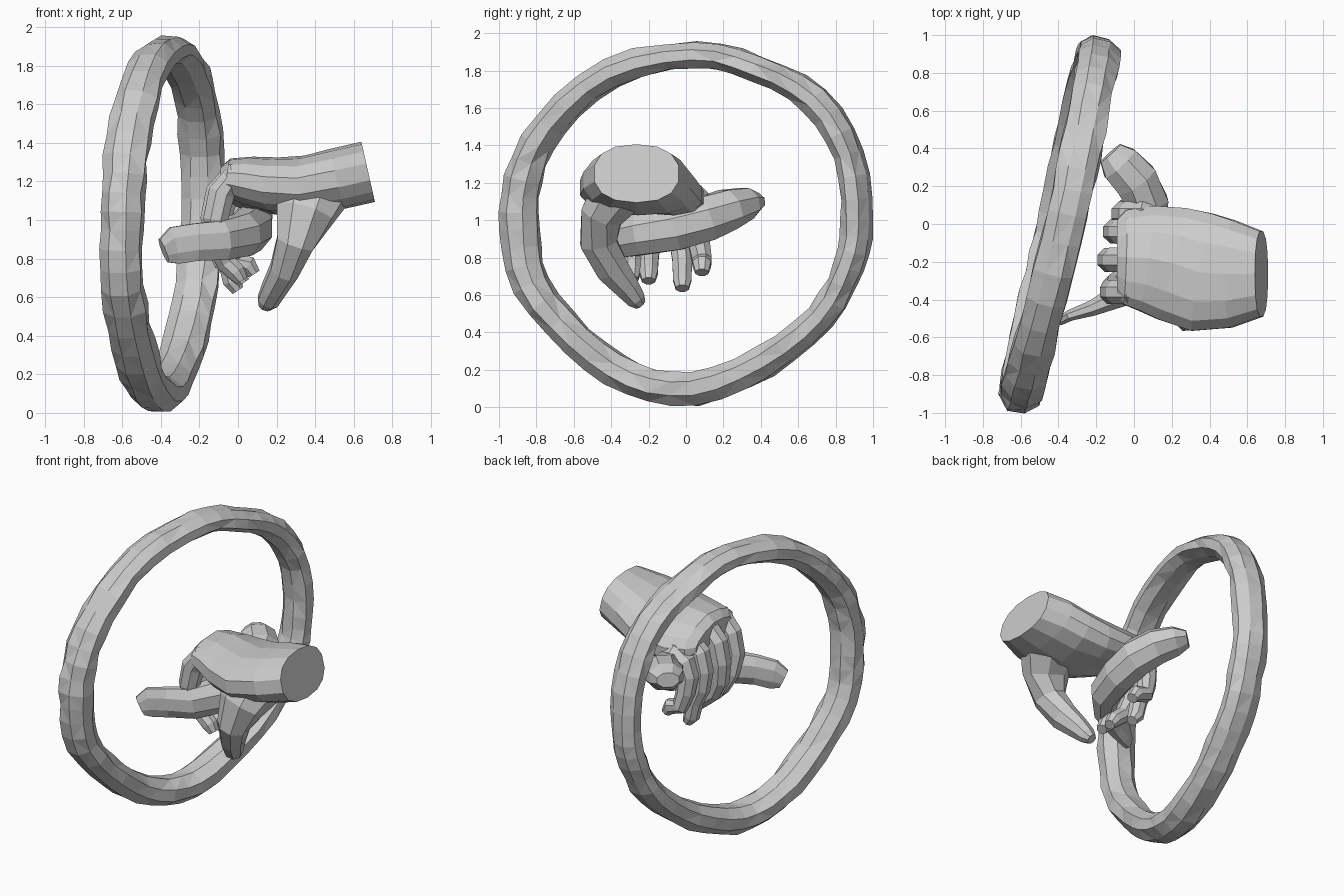
import bpy, bmesh, math, random
from mathutils import Vector

random.seed(4)


def catmull(p, n, closed):
    """Smooth a list of (x, y, z, a, b) stations, n steps per span."""
    p = [Vector(q) for q in p]
    m = len(p)
    get = (lambda i: p[i % m]) if closed else (lambda i: p[max(0, min(m - 1, i))])
    out = []
    for i in range(m if closed else m - 1):
        p0, p1, p2, p3 = (get(i + k) for k in (-1, 0, 1, 2))
        for s in range(n):
            t = s / n
            out.append(0.5 * (2 * p1 + (p2 - p0) * t + (2 * p0 - 5 * p1 + 4 * p2 - p3) * t * t
                              + (3 * p1 - p0 - 3 * p2 + p3) * t ** 3))
    if not closed:
        out.append(p[-1])
    return out


def loft(name, stations, ref, sides=8, steps=1, closed=False, jitter=0.0, power=1.0):
    """Elliptical tube: radius a lies along ref, radius b across it."""
    st = catmull(stations, steps, closed)
    m, ref = len(st), Vector(ref)
    bm = bmesh.new()
    rings = []
    for i, s in enumerate(st):
        nxt = st[(i + 1) % m] if closed else st[min(i + 1, m - 1)]
        prv = st[i - 1] if closed else st[max(i - 1, 0)]
        t = Vector(nxt[:3]) - Vector(prv[:3])
        t.normalize()
        u = (ref - t * ref.dot(t)).normalized()
        v = t.cross(u)
        ring = []
        for k in range(sides):
            ang = 2 * math.pi * (k + 0.5) / sides
            c, d = math.cos(ang), math.sin(ang)
            c = math.copysign(abs(c) ** power, c)
            d = math.copysign(abs(d) ** power, d)
            j = 1 + random.uniform(-jitter, jitter)
            ring.append(bm.verts.new(Vector(s[:3]) + (u * s[3] * c + v * s[4] * d) * j))
        rings.append(ring)
    for i in range(m if closed else m - 1):
        r, q = rings[i], rings[(i + 1) % m]
        for k in range(sides):
            bm.faces.new((r[k], r[(k + 1) % sides], q[(k + 1) % sides], q[k]))
    if not closed:
        bm.faces.new(rings[0])
        bm.faces.new(rings[-1])
    if jitter:
        bmesh.ops.triangulate(bm, faces=bm.faces)
    bmesh.ops.recalc_face_normals(bm, faces=bm.faces)
    me = bpy.data.meshes.new(name)
    bm.to_mesh(me)
    bm.free()
    ob = bpy.data.objects.new(name, me)
    bpy.context.collection.objects.link(ob)
    return ob


# Lumpy hoop, leaning so that x follows y and slightly z
hoop = [(0.915, 1.0, .085), (0.87, 1.35, .08), (0.69, 1.64, .085), (0.38, 1.81, .075),
        (0.05, 1.885, .075), (-0.40, 1.79, .085), (-0.73, 1.51, .09), (-0.87, 1.22, .105),
        (-0.89, 0.95, .11), (-0.83, 0.65, .10), (-0.58, 0.355, .095), (-0.28, 0.15, .095),
        (0.05, 0.10, .095), (0.42, 0.245, .09), (0.72, 0.48, .085), (0.87, 0.75, .08)]
loft("hoop", [(-0.385 + 0.215 * y - 0.03 * max(0, -y) + 0.025 * (z - 1), y, z, 0.117, r)
              for y, z, r in hoop],
     (0.978, -0.21, 0), sides=8, steps=3, closed=True, jitter=0.08)

# Palm and wrist, the far edge drooping toward the little finger
palm = loft("palm", [(0.675, -0.265, 1.25, .23, .16), (0.52, -0.265, 1.215, .29, .16),
                     (0.36, -0.255, 1.18, .322, .155), (0.20, -0.21, 1.18, .31, .145),
                     (0.06, -0.18, 1.20, .285, .13), (-0.05, -0.175, 1.215, .255, .105),
                     (-0.09, -0.175, 1.215, .20, .06)], (0, 1, 0), sides=14, power=0.85)
for v in palm.data.vertices:
    v.co.z -= 0.3 * max(0, v.co.y + 0.16) * max(0, min(1, (0.5 - v.co.x) / 0.4))

# Thumb reaching down on the front side
loft("thumb", [(0.39, -0.34, 1.18, .22, .16), (0.345, -0.45, 1.03, .16, .12),
               (0.295, -0.468, 0.88, .105, .105), (0.24, -0.395, 0.74, .08, .095),
               (0.185, -0.315, 0.64, .068, .072), (0.155, -0.27, 0.58, .06, .056),
               (0.14, -0.245, 0.55, .037, .034)], (1, 0, 0), sides=8)

# Four curled fingers: y at knuckle, y at tip, x offset, drop, tip point (x, z)
fingers = [("index_finger", -0.36, -0.29, 0.0, 0.0, 0.02, 0.67),
           ("middle_finger", -0.19, -0.20, -0.015, 0.0, 0.03, 0.66),
           ("ring_finger", -0.04, -0.02, 0.015, 0.04, 0.00, 0.62),
           ("little_finger", 0.055, 0.085, 0.06, 0.11, 0.085, 0.705)]
for name, y0, y1, dx, dz, tx, tz in fingers:
    ym = (y0 + y1) / 2
    loft(name, [(0.13, y0 - .02, 1.20 - dz, .055, .06), (-0.02 + dx, y0, 1.225 - dz, .07, .075),
                (-0.085 + dx, y0, 1.14 - dz * .6, .07, .075),
                (-0.115 + dx, y0, 1.01 - dz * .2, .068, .07),
                (-0.105 + dx, ym, 0.88, .062, .062), (-0.065 + dx * .8, y1, 0.785, .057, .055),
                (tx - 0.03, y1, tz + 0.06, .053, .052), (tx, y1, tz + 0.015, .038, .035)],
         (0, 1, 0), sides=8)

# Curved fruit with a thin stem, held in the fist
loft("held_fruit", [(-0.385, -0.51, 0.84, .07, .025), (-0.33, -0.48, 0.868, .105, .032),
                    (-0.22, -0.445, 0.885, .105, .045), (-0.08, -0.38, 0.895, .11, .07),
                    (0.03, -0.24, 0.925, .12, .10), (0.075, -0.05, 0.96, .13, .11),
                    (0.07, 0.11, 1.01, .13, .12), (0.01, 0.23, 1.06, .115, .125),
                    (-0.075, 0.32, 1.09, .09, .115), (-0.125, 0.375, 1.10, .05, .075)],
     (0, 0, 1), sides=8)
